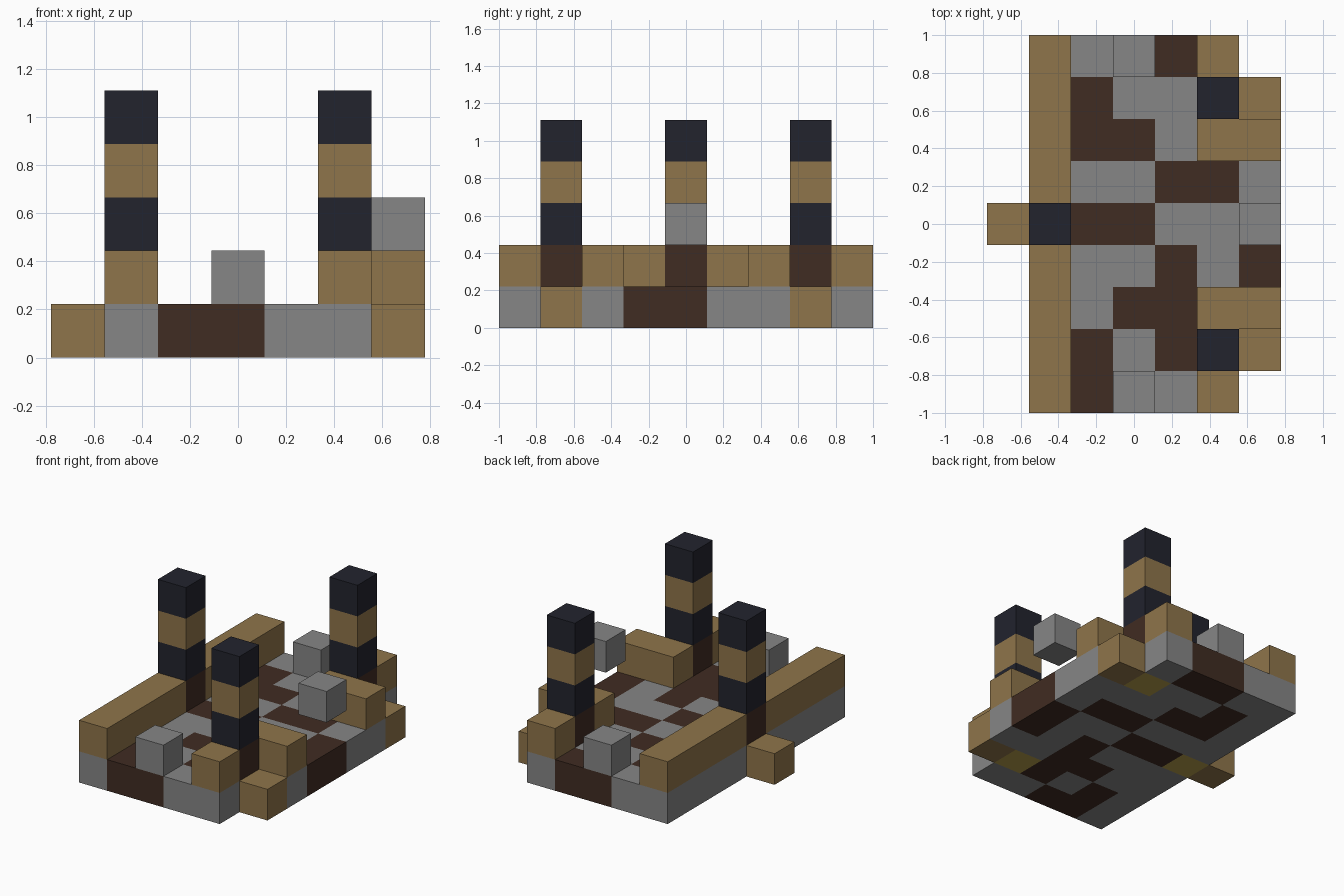
import bpy
import bmesh
from mathutils import Vector

if "Cube" in bpy.data.objects:
    bpy.data.objects.remove(bpy.data.objects["Cube"], do_unlink=True)

U = 2 / 9  # edge of one block

# Colours, keyed by one letter
PALETTE = {
    "T": ("tan_wood", (0.275, 0.178, 0.069)),
    "G": ("grey_stone", (0.238, 0.238, 0.238)),
    "B": ("dark_brown", (0.051, 0.025, 0.016)),
    "N": ("night_blue", (0.016, 0.017, 0.027)),
    "Y": ("gold", (0.47, 0.34, 0.07)),
}
KEYS = list(PALETTE)


def make_material(name, rgb):
    mat = bpy.data.materials.new(name)
    mat.use_nodes = True
    mat.diffuse_color = (*rgb, 1)
    bsdf = mat.node_tree.nodes["Principled BSDF"]
    bsdf.inputs["Base Color"].default_value = (*rgb, 1)
    bsdf.inputs["Roughness"].default_value = 0.9
    return mat


MATS = [make_material(*PALETTE[k]) for k in KEYS]
AXES = [Vector(v) for v in ((1, 0, 0), (0, 1, 0), (0, 0, 1))]


def build(name, cells):
    """Make one closed object from {(column, row, layer): colour letter}."""
    bm = bmesh.new()
    used = sorted({KEYS.index(c) for c in cells.values()})
    for cell, colour in cells.items():
        centre = Vector((cell[0] - 3, cell[1] - 4, cell[2] + 0.5))
        for i, axis in enumerate(AXES):
            for sign in (-1, 1):
                normal = axis * sign
                if tuple(int(a + b) for a, b in zip(cell, normal)) in cells:
                    continue
                a, b = AXES[(i + 1) % 3] * sign, AXES[(i + 2) % 3]
                mid = centre + normal / 2
                ring = [(-a - b), (a - b), (a + b), (b - a)]
                face = bm.faces.new([bm.verts.new((mid + r / 2) * U) for r in ring])
                face.material_index = used.index(KEYS.index(colour))
    bmesh.ops.remove_doubles(bm, verts=bm.verts, dist=U / 100)
    mesh = bpy.data.meshes.new(name)
    bm.to_mesh(mesh)
    bm.free()
    for k in used:
        mesh.materials.append(MATS[k])
    obj = bpy.data.objects.new(name, mesh)
    bpy.context.collection.objects.link(obj)
    return obj


# Patchwork floor with side steps, listed from back to front
FLOOR = """
.GGBBG.
.GBGGYT
.GBBGGG
.GGGBBG
TYBBGGB
.GGGBGB
.GGBBGG
.GBGBYT
.GBBGG.
""".split()
build("floor", {(x, 8 - r, 0): c for r, line in enumerate(FLOOR)
                for x, c in enumerate(line) if c != "."})

# Striped towers, dark brown at the foot
for name, x, y in (("tower_front", 5, 1), ("tower_back", 5, 7), ("tower_side", 1, 4)):
    build(name, {(x, y, z + 1): c for z, c in enumerate("BNTN")})

# Long wall on either side of the side tower
build("wall_front", {(1, y, 1): "T" for y in range(4)})
build("wall_back", {(1, y, 1): "T" for y in range(5, 9)})

# Rails and corner blocks, mirrored front to back, with the end stones
for side, flip in (("front", False), ("back", True)):
    row = lambda y: 8 - y if flip else y
    build("rail_" + side, {(x, row(2), 1): "T" for x in (5, 6)})
    build("corner_block_" + side, {(5, row(0), 1): "T"})
    build("end_stone_" + side, {(3, row(0), 1): "G"})

# Stone hovering over the entrance
build("floating_stone", {(6, 4, 2): "G"})
